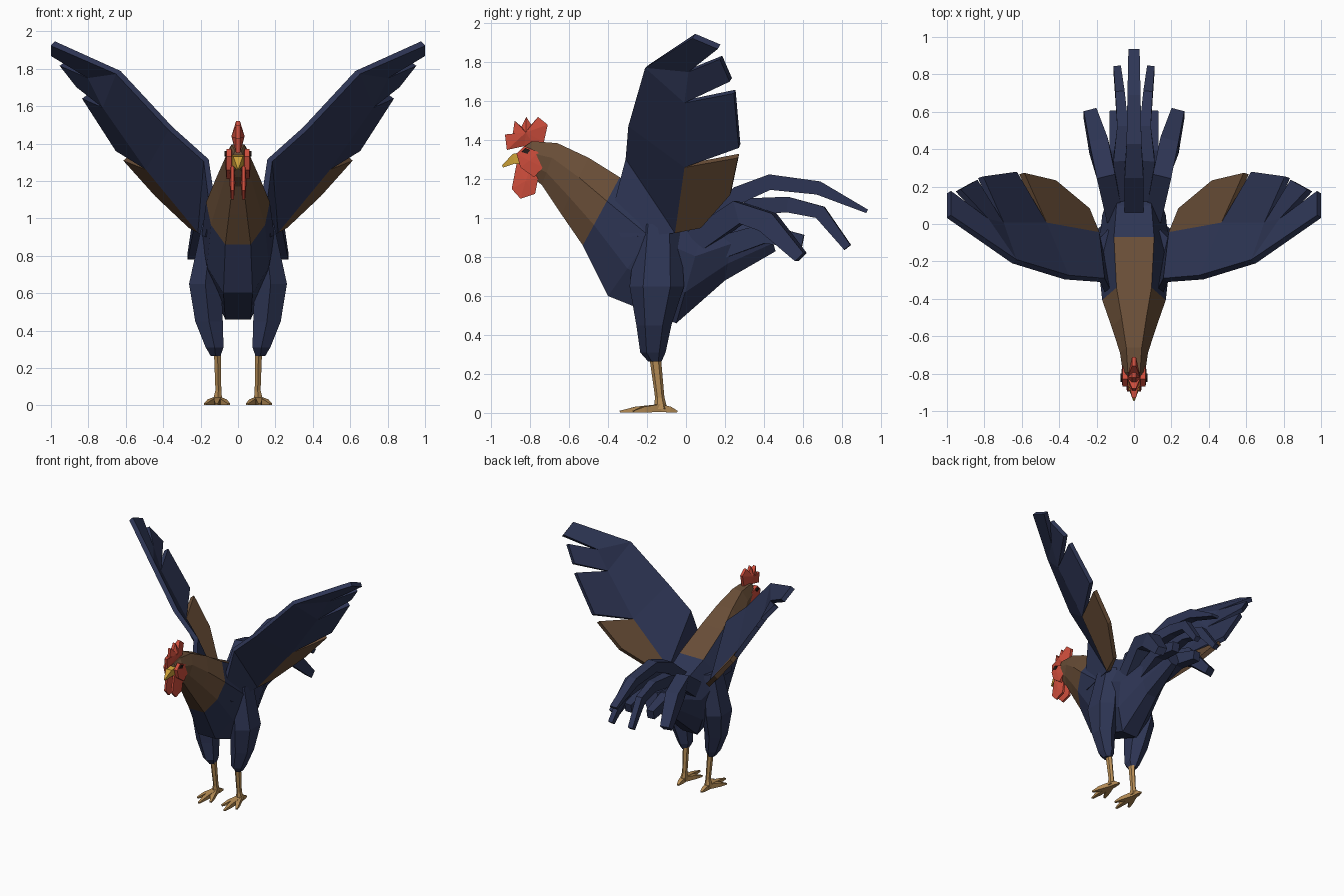
import bpy, bmesh, math
from mathutils import Vector

cube = bpy.data.objects.get("Cube")
if cube:
    bpy.data.objects.remove(cube, do_unlink=True)


def material(name, rgb):
    m = bpy.data.materials.new(name)
    m.use_nodes = True
    col = (*rgb, 1)
    m.diffuse_color = col
    bsdf = m.node_tree.nodes["Principled BSDF"]
    bsdf.inputs["Base Color"].default_value = col
    bsdf.inputs["Roughness"].default_value = 0.9
    return m


NAVY = material("navy_plumage", (0.027, 0.036, 0.09))
BROWN = material("brown_plumage", (0.14, 0.075, 0.038))
RED = material("red_skin", (0.62, 0.075, 0.045))
YELLOW = material("yellow_beak", (0.62, 0.36, 0.04))
TAN = material("tan_legs", (0.46, 0.26, 0.09))
DARK = material("dark_eye", (0.02, 0.012, 0.01))


def build(name, verts, faces, mats, indices=None):
    me = bpy.data.meshes.new(name)
    me.from_pydata([tuple(v) for v in verts], [], faces)
    for m in mats:
        me.materials.append(m)
    if indices:
        for p, i in zip(me.polygons, indices):
            p.material_index = i
    bm = bmesh.new()
    bm.from_mesh(me)
    bmesh.ops.recalc_face_normals(bm, faces=bm.faces)
    bm.to_mesh(me)
    bm.free()
    ob = bpy.data.objects.new(name, me)
    bpy.context.scene.collection.objects.link(ob)
    return ob


def loft(name, rings, mats, rule=None):
    """Skin a list of equal rings; rule(segment, side) picks the material."""
    n = len(rings[0])
    verts = [v for r in rings for v in r]
    faces, idx = [], []
    for s in range(len(rings) - 1):
        for j in range(n):
            k = (j + 1) % n
            faces.append((s*n + j, s*n + k, (s+1)*n + k, (s+1)*n + j))
            idx.append(rule(s, j) if rule else 0)
    faces += [tuple(range(n)), tuple(range(len(verts) - n, len(verts)))]
    idx += [rule(0, 0) if rule else 0, 0]
    return build(name, verts, faces, mats, idx)


def tube(name, path, mat, sides=6):
    """Upright limb: path of (x, y, z, x radius, y radius)."""
    rings = []
    for x, y, z, rx, ry in path:
        angles = [math.tau * (i + 0.5) / sides for i in range(sides)]
        rings.append([(x + rx*math.cos(a), y + ry*math.sin(a), z) for a in angles])
    return loft(name, rings, [mat])


def feather(name, path, mat):
    """Flat strip along y: path of (x, y, z, half width, half thickness)."""
    pts = [Vector(p[:3]) for p in path]
    rings = []
    for i, (x, y, z, w, t) in enumerate(path):
        d = pts[min(i + 1, len(pts) - 1)] - pts[max(i - 1, 0)]
        up = Vector((0, -d.z, d.y)).normalized() * t
        side = Vector((d.y, -d.x, 0)).normalized() * w
        c = pts[i]
        rings.append([c - side - up, c + side - up, c + side + up, c - side + up])
    return loft(name, rings, [mat])


def plate(name, outline, half, x=0.0, mat=RED, edge=1.0):
    """Side-on plate of (y, z) points, edges narrowed around a thick centre."""
    n = len(outline)
    cy = sum(p[0] for p in outline) / n
    cz = sum(p[1] for p in outline) / n
    verts = [(x + s*half*edge, y, z) for s in (-1, 1) for y, z in outline]
    verts += [(x - half, cy, cz), (x + half, cy, cz)]
    faces = []
    for j in range(n):
        k = (j + 1) % n
        faces += [(j, k, n + k, n + j), (j, k, 2*n), (n + j, n + k, 2*n + 1)]
    return build(name, verts, faces, [mat])


# Body and neck: (top y, top z, bottom y, bottom z, half width)
SPINE = [(-.84, 1.36, -.85, 1.28, .03), (-.79, 1.395, -.80, 1.22, .06),
         (-.66, 1.385, -.74, 1.17, .075), (-.5, 1.31, -.64, 1.02, .12),
         (-.34, 1.21, -.53, .86, .17), (-.07, 1.07, -.40, .60, .195),
         (.1, .99, -.05, .46, .17), (.25, .97, .2, .68, .11),
         (.42, .97, .46, .83, .06)]
SECTION = [(.55, 0), (1, .35), (.85, .7), (.4, 1)]
rings = []
for ty, tz, by, bz, w in SPINE:
    half = [(f*w, ty + (by - ty)*t, tz + (bz - tz)*t) for f, t in SECTION]
    rings.append(half + [(-x, y, z) for x, y, z in reversed(half)])
loft("body", rings, [NAVY, BROWN], lambda s, j: int(s < 4 or (s == 4 and j == 7)))

# Head: comb, beak
comb = [(-.92, 1.35), (-.93, 1.43), (-.89, 1.43), (-.88, 1.5), (-.845, 1.47),
        (-.82, 1.52), (-.795, 1.48), (-.76, 1.52), (-.71, 1.48), (-.73, 1.39),
        (-.76, 1.34), (-.83, 1.37)]
plate("comb", comb, .035, edge=.3)
loft("beak", [[(.035, -.83, 1.34), (-.035, -.83, 1.34), (-.035, -.83, 1.27), (.035, -.83, 1.27)],
              [(.025, -.89, 1.33), (-.025, -.89, 1.33), (-.025, -.88, 1.28), (.025, -.88, 1.28)],
              [(.004, -.945, 1.27), (-.004, -.945, 1.27), (-.004, -.94, 1.26), (.004, -.94, 1.26)]],
     [YELLOW])

# Central tail feather
feather("tail_feather_centre", [(0, .08, .97, .05, .04), (0, .27, 1.12, .05, .045),
        (0, .43, 1.185, .04, .04), (0, .68, 1.155, .035, .035), (0, .93, 1.035, .03, .01)], NAVY)

# Wing sheet points
WING = {"root": (.13, -.38, 1.02), "low": (.16, -.33, .9), "shoulder": (.17, -.3, 1.31),
        "elbow": (.36, -.285, 1.48), "wrist": (.64, -.2, 1.78),
        "tip_a": (.99, .04, 1.935), "tip_b": (.99, .17, 1.88), "gap_a": (.79, .02, 1.76),
        "mid_a": (.94, .18, 1.825), "mid_b": (.85, .23, 1.71), "gap_b": (.71, 0, 1.6),
        "in_a": (.82, .25, 1.65), "in_b": (.64, .275, 1.37), "gap_c": (.48, 0, 1.27),
        "base": (.2, -.05, .93), "br_a": (.6, .27, 1.32), "br_b": (.43, .23, 1.13),
        "br_c": (.25, .08, .96)}
PANELS = [("root", "shoulder", "base", "low"), ("shoulder", "elbow", "gap_c", "base"),
          ("elbow", "wrist", "gap_b", "gap_c"), ("wrist", "gap_a", "gap_b"),
          ("wrist", "tip_a", "tip_b", "gap_a"), ("gap_a", "mid_a", "mid_b", "gap_b"),
          ("gap_b", "in_a", "in_b", "gap_c"), ("gap_c", "br_a", "br_b", "br_c", "base")]

for s, side in ((1, "left"), (-1, "right")):
    # Wing with a brown inner panel
    keys = list(WING)
    wing = build(side + "_wing", [(s*x, y, z) for x, y, z in WING.values()],
                 [tuple(keys.index(k) for k in p) for p in PANELS], [NAVY, BROWN],
                 [int("br_a" in p) for p in PANELS])
    mod = wing.modifiers.new("thickness", 'SOLIDIFY')
    mod.thickness, mod.offset = .035, 0

    # Face: cheek, wattle, eye
    plate(side + "_cheek", [(-.87, 1.33), (-.83, 1.37), (-.76, 1.34), (-.735, 1.26),
                            (-.78, 1.21), (-.85, 1.26)], .02, s*.048, RED, .7)
    plate(side + "_wattle", [(-.87, 1.28), (-.895, 1.15), (-.85, 1.1), (-.775, 1.125),
                             (-.76, 1.2), (-.79, 1.29)], .016, s*.03, RED, .5)
    plate(side + "_eye", [(-.845, 1.34), (-.825, 1.36), (-.8, 1.35), (-.815, 1.33)],
          .004, s*.067, DARK)

    # Leg: thigh, shin, toes
    tube(side + "_thigh", [(s*.12, -.16, .265, .03, .035), (s*.125, -.17, .31, .055, .065),
         (s*.155, -.165, .45, .085, .09), (s*.175, -.15, .65, .1, .14),
         (s*.14, -.14, .97, .06, .11)], NAVY)
    tube(side + "_shin", [(s*.11, -.13, .02, .03, .035), (s*.105, -.135, .08, .018, .024),
         (s*.11, -.16, .3, .022, .03)], TAN)
    for toe, tx, ty in (("middle", .115, -.34), ("outer", .175, -.27),
                        ("inner", .05, -.28), ("back", .105, -.045)):
        feather(side + "_" + toe + "_toe", [(s*.11, -.135, .025, .02, .02),
                (s*(.11 + .6*(tx - .11)), -.135 + .6*(ty + .135), .017, .016, .015),
                (s*tx, ty, .006, .007, .005)], TAN)

    # Paired tail feathers
    feather(side + "_upper_tail_feather", [(s*.05, .1, .93, .045, .04), (s*.07, .35, 1.06, .04, .045),
            (s*.06, .52, 1.07, .03, .04), (s*.075, .69, 1.03, .025, .035), (s*.09, .83, .85, .02, .02)], NAVY)
    feather(side + "_outer_tail_feather", [(s*.1, .05, .88, .045, .06), (s*.15, .27, 1.03, .05, .06),
            (s*.19, .42, .98, .05, .055), (s*.235, .59, .8, .035, .03)], NAVY)
    feather(side + "_lower_tail_feather", [(s*.06, .15, .84, .04, .06), (s*.09, .4, .92, .04, .05),
            (s*.1, .6, .88, .03, .035)], NAVY)
